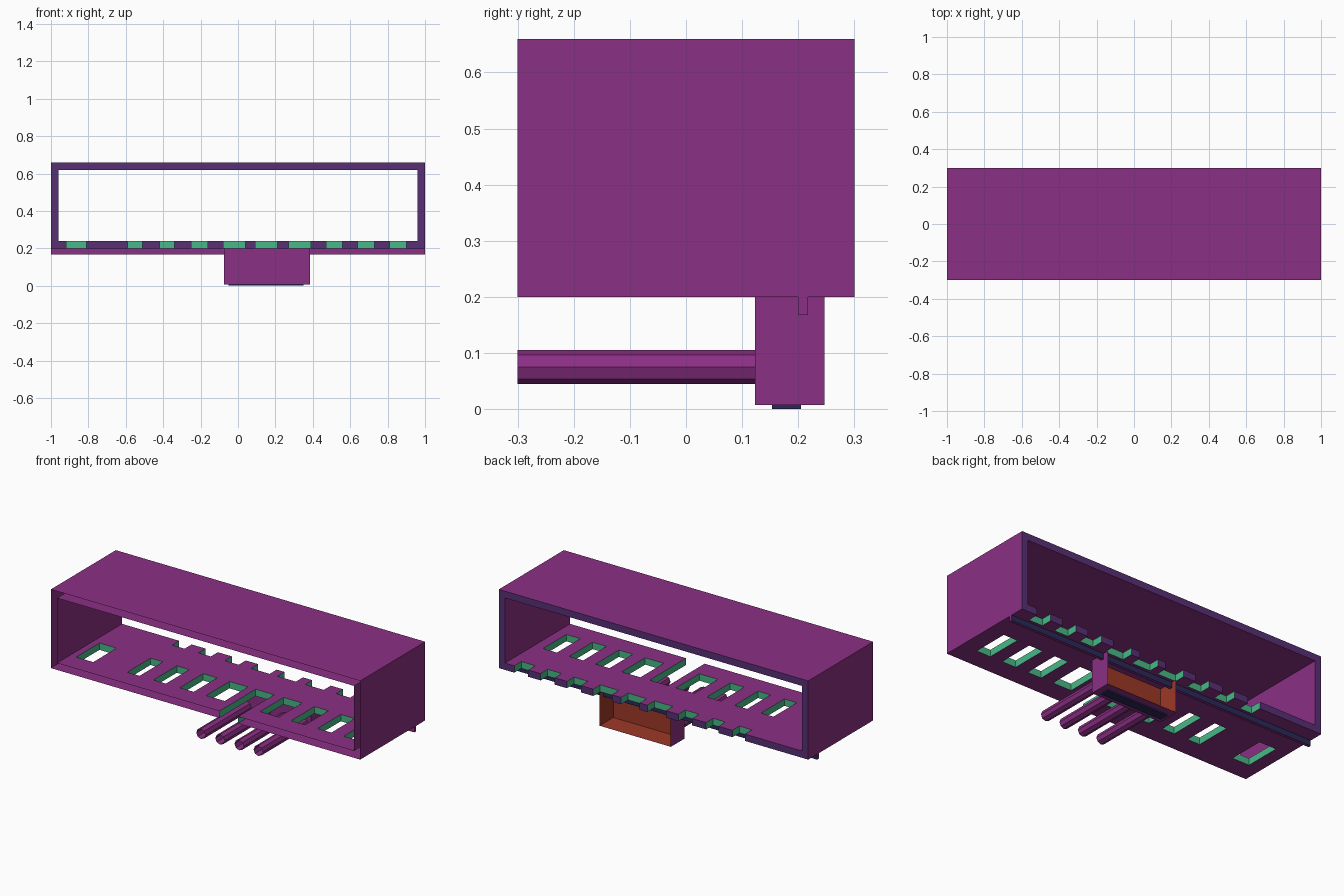
import bpy, bmesh, math
from mathutils import Matrix

if "Cube" in bpy.data.objects:
    bpy.data.objects.remove(bpy.data.objects["Cube"])


def material(name, rgb):
    m = bpy.data.materials.new(name)
    m.diffuse_color = (*rgb, 1)
    m.use_nodes = True
    m.node_tree.nodes["Principled BSDF"].inputs["Base Color"].default_value = m.diffuse_color
    return m


MAGENTA = material("magenta purple", (0.26, 0.029, 0.23))
VIOLET = material("dark violet", (0.098, 0.029, 0.178))
GREEN = material("sea green", (0.064, 0.48, 0.245))
RED = material("brick red", (0.34, 0.04, 0.02))
NAVY = material("navy", (0.024, 0.022, 0.10))


def add_box(bm, x0, x1, y0, y1, z0, z1):
    """Add a box and return its faces."""
    mat = (Matrix.Translation(((x0 + x1) / 2, (y0 + y1) / 2, (z0 + z1) / 2))
           @ Matrix.Diagonal((x1 - x0, y1 - y0, z1 - z0, 1)))
    vs = bmesh.ops.create_cube(bm, size=1, matrix=mat)["verts"]
    bm.normal_update()
    return list({f for v in vs for f in v.link_faces})


def finish(name, bm, mats):
    me = bpy.data.meshes.new(name)
    bm.to_mesh(me)
    bm.free()
    for m in mats:
        me.materials.append(m)
    ob = bpy.data.objects.new(name, me)
    bpy.context.collection.objects.link(ob)
    return ob


# Rectangular sleeve: outer and inner loop joined at both ends
bm = bmesh.new()
T = 0.04


def loop(x, z0, z1, y):
    return [bm.verts.new((px, y, pz)) for px, pz in
            ((-x, z0), (x, z0), (x, z1), (-x, z1))]


of, ob_ = loop(1, 0.20, 0.66, -0.3), loop(1, 0.20, 0.66, 0.3)
nf, nb = loop(1 - T, 0.20 + T, 0.66 - T, -0.3), loop(1 - T, 0.20 + T, 0.66 - T, 0.3)
for i in range(4):
    j = (i + 1) % 4
    for a, b in ((of, ob_), (ob_, nb), (nb, nf), (nf, of)):
        bm.faces.new((a[i], a[j], b[j], b[i]))
bmesh.ops.recalc_face_normals(bm, faces=bm.faces)
sleeve = finish("sleeve", bm, [MAGENTA, VIOLET, GREEN])

# Row of floor slots and matching notches in the rear edge
slots = [(-0.92, -0.81), (-0.59, -0.51), (-0.42, -0.34), (-0.25, -0.16),
         (-0.08, 0.04), (0.09, 0.21), (0.27, 0.39), (0.47, 0.56),
         (0.64, 0.73), (0.81, 0.90)]
bm = bmesh.new()
for i, (x0, x1) in enumerate(slots):
    front = -0.35 if i == 5 else -0.18      # one slot runs out of the front
    add_box(bm, x0, x1, front, 0.035, 0.15, 0.30)
    if i > 0:
        add_box(bm, x0, x1, 0.235, 0.35, 0.15, 0.30)
cutter = finish("slot_cutter", bm, [])
cutter.hide_render = True
mod = sleeve.modifiers.new("slots", "BOOLEAN")
mod.operation, mod.solver, mod.object = "DIFFERENCE", "EXACT", cutter
bpy.context.view_layer.objects.active = sleeve
bpy.ops.object.modifier_apply(modifier=mod.name)
bpy.data.objects.remove(cutter)

# Colour the sleeve: violet rear rim, green slot walls, open front end
bm = bmesh.new()
bm.from_mesh(sleeve.data)
bm.normal_update()
front_faces = []
for f in bm.faces:
    c = f.calc_center_median()
    f.material_index = 0
    if c.y < -0.299:
        front_faces.append(f)
    elif c.y > 0.299:
        f.material_index = 1
    elif abs(f.normal.z) < 0.5 and abs(c.x) < 0.95 and 0.205 < c.z < 0.235:
        f.material_index = 2
bmesh.ops.delete(bm, geom=front_faces, context="FACES_ONLY")
bm.to_mesh(sleeve.data)
bm.free()

# Rail under the floor, navy at the rear
bm = bmesh.new()
for f in add_box(bm, -1, 1, 0.20, 0.217, 0.168, 0.20):
    f.material_index = 1 if f.normal.y > 0.5 else 0
finish("under_rail", bm, [MAGENTA, NAVY])

# Thin tray open at the rear, red on the inside
bm = bmesh.new()
E = 0.003
outer = add_box(bm, -0.075, 0.385, 0.123, 0.247, 0.007, 0.20)
inner = add_box(bm, -0.075 + E, 0.385 - E, 0.123 + E, 0.247, 0.007 + E, 0.20)
drop = [f for f in outer + inner if f.normal.y > 0.5 or f.normal.z > 0.5]
keep = [f for f in inner if f not in drop]
for f in keep:
    f.material_index = 1
bmesh.ops.reverse_faces(bm, faces=keep)
bmesh.ops.delete(bm, geom=drop, context="FACES")
finish("tray", bm, [MAGENTA, RED])

# Thin label plate below the tray
bm = bmesh.new()
add_box(bm, -0.05, 0.35, 0.153, 0.205, 0.0, 0.007)
finish("label_plate", bm, [NAVY])

# Four octagonal open tubes reaching forward from the tray
for i in range(4):
    bm = bmesh.new()
    mat = (Matrix.Translation((-0.03 + 0.1235 * i, -0.0885, 0.075))
           @ Matrix.Rotation(math.pi / 2, 4, "X"))
    bmesh.ops.create_cone(bm, cap_ends=False, segments=8, radius1=0.03,
                          radius2=0.03, depth=0.423, matrix=mat)
    finish(f"tube_{i + 1}", bm, [MAGENTA])
